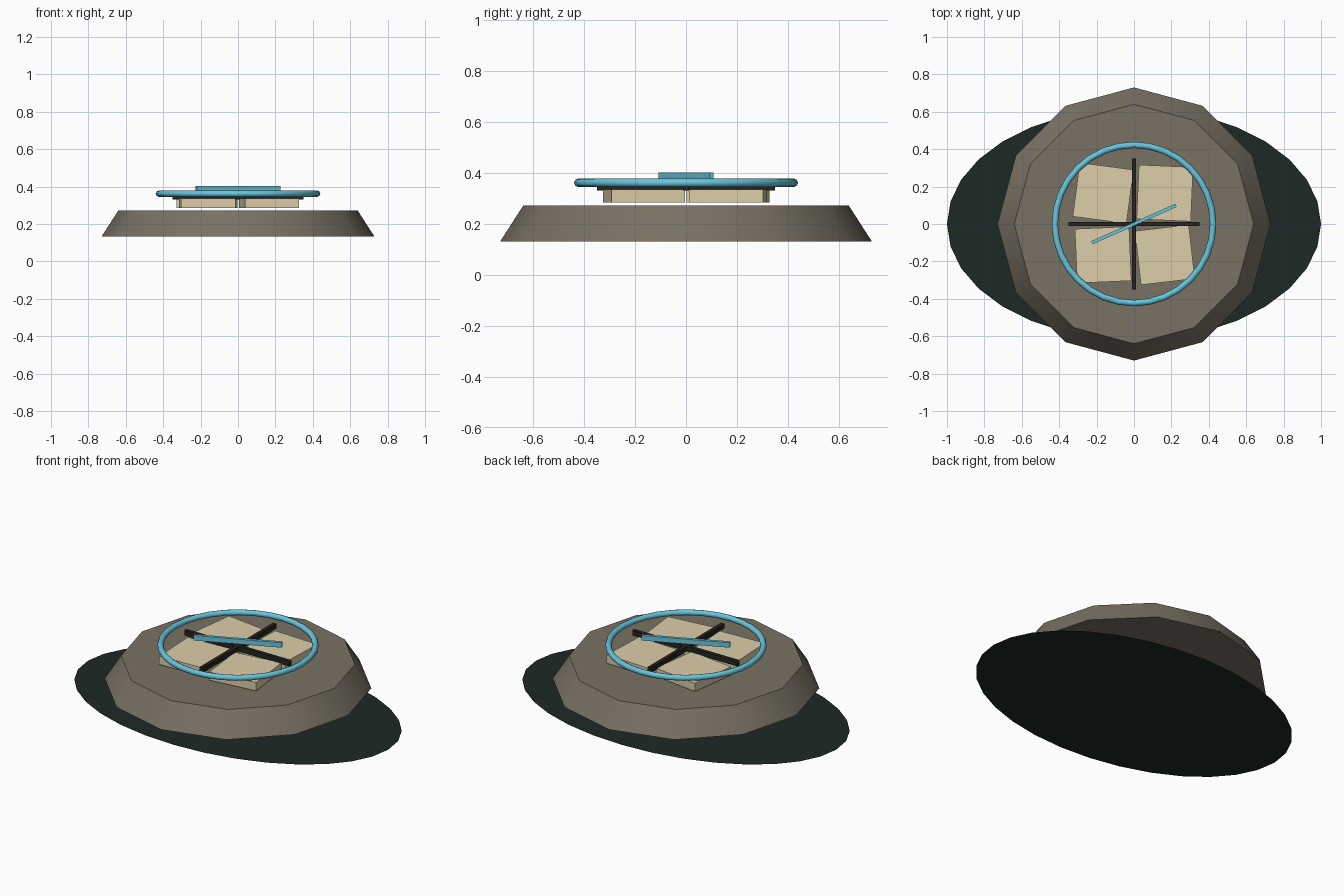
import bpy
from math import radians

if "Cube" in bpy.data.objects:
    bpy.data.objects.remove(bpy.data.objects["Cube"])


def material(name, rgb):
    m = bpy.data.materials.new(name)
    m.diffuse_color = (*rgb, 1)
    m.use_nodes = True
    m.node_tree.nodes["Principled BSDF"].inputs["Base Color"].default_value = m.diffuse_color
    return m


shadow_mat = material("dark_green", (0.012, 0.022, 0.017))
stone_mat = material("stone", (0.19, 0.165, 0.125))
tile_mat = material("cream", (0.72, 0.62, 0.40))
bar_mat = material("black", (0.02, 0.017, 0.015))
blue_mat = material("light_blue", (0.14, 0.56, 0.72))


def finish(name, mat, smooth=None):
    ob = bpy.context.object
    ob.name = name
    ob.data.materials.append(mat)
    if smooth:
        bpy.ops.object.shade_smooth_by_angle(angle=radians(smooth))
    return ob


def box(name, size, loc, angle, mat):
    bpy.ops.mesh.primitive_cube_add(size=1, location=loc, rotation=(0, 0, radians(angle)))
    bpy.context.object.scale = size
    return finish(name, mat)


# flat oval ground patch
bpy.ops.mesh.primitive_circle_add(vertices=32, radius=1, fill_type='NGON',
                                  rotation=(0, 0, radians(90)))
bpy.context.object.scale = (0.62, 1, 1)
finish("ground_patch", shadow_mat)

# twelve-sided tapered stone
bpy.ops.mesh.primitive_cone_add(vertices=12, radius1=0.73, radius2=0.64, depth=0.14,
                                location=(0, 0, 0.202))
finish("stone_base", stone_mat, 40)

# four slightly turned tiles
for i, (sx, sy, angle) in enumerate([(-1, 1, -7.5), (1, 1, -2.5), (-1, -1, 2.5), (1, -1, 6.5)]):
    box(f"tile_{i + 1}", (0.29, 0.29, 0.05), (0.165 * sx, 0.165 * sy, 0.31), angle, tile_mat)

# crossed dark bars
for name, angle in (("cross_bar_x", 0), ("cross_bar_y", 90)):
    box(name, (0.70, 0.022, 0.03), (0, 0, 0.346), angle, bar_mat)

# blue ring and pointer
bpy.ops.mesh.primitive_torus_add(major_segments=32, minor_segments=8, major_radius=0.423,
                                 minor_radius=0.017, location=(0, 0, 0.362))
finish("ring", blue_mat, 60)
box("pointer", (0.49, 0.018, 0.03), (0, 0, 0.387), 24, blue_mat)
